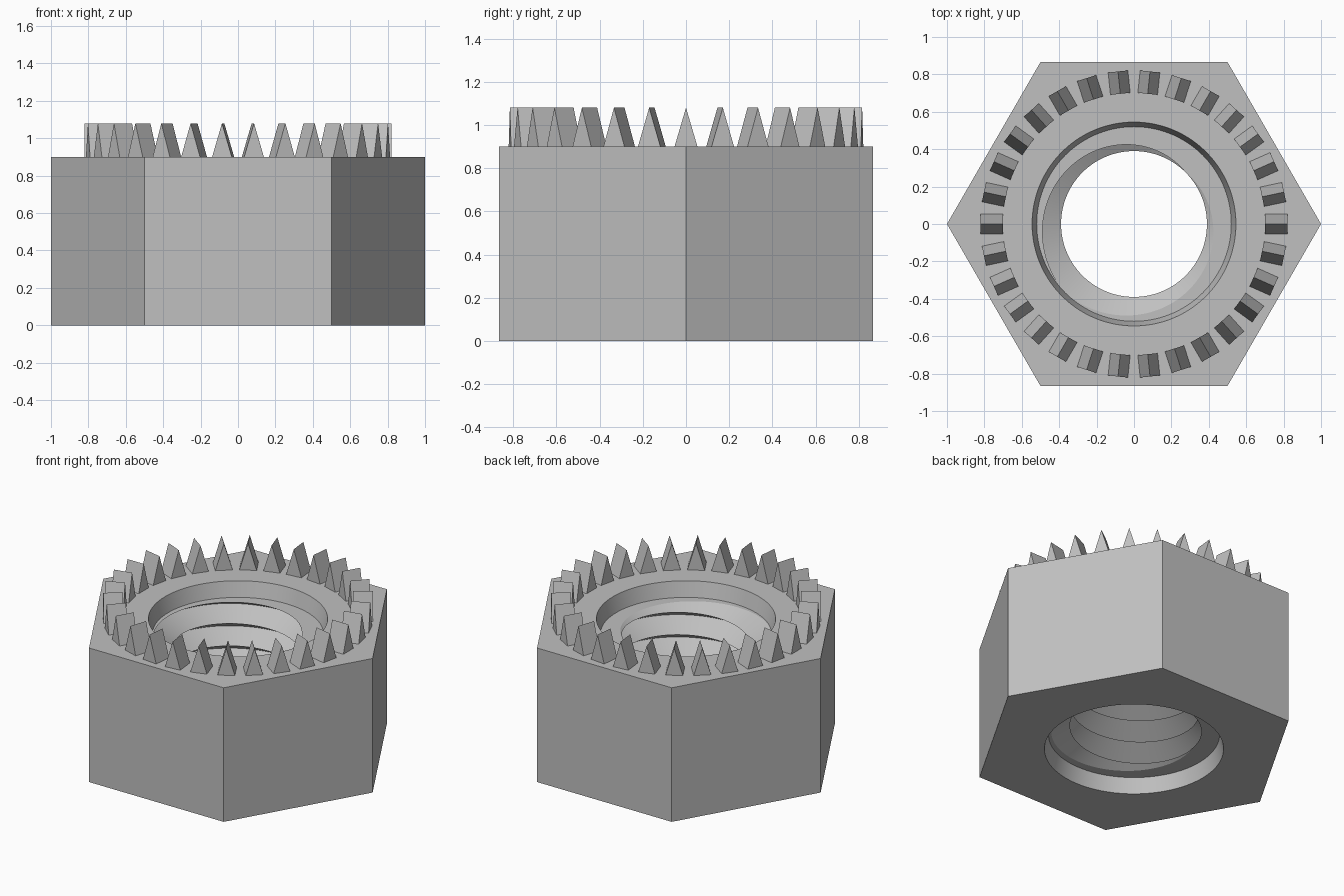
import bpy
import bmesh
from math import pi, sin, cos, radians
from mathutils import Matrix

HEIGHT, TOOTH_TOP = 0.9, 1.08
SEGS = 120                               # divisions per turn, a multiple of six
RIM, CREST, ROOT = 0.545, 0.39, 0.52     # bore radii
LOW, HIGH, PITCH = 0.1, 0.8, 0.15        # threaded span and pitch
START = radians(45)                      # angle where the crest reaches HIGH
TEETH = 30

cube = bpy.data.objects.get("Cube")
if cube:
    bpy.data.objects.remove(cube, do_unlink=True)

steel = bpy.data.materials.new("grey steel")
steel.use_nodes = True
grey = (0.53, 0.53, 0.53, 1)
steel.diffuse_color = grey
steel.node_tree.nodes["Principled BSDF"].inputs["Base Color"].default_value = grey


def polar(r, angle, z):
    return (r * cos(angle), r * sin(angle), z)


def loft(bm, columns):
    """Skin neighbouring columns of points with quads."""
    cols = [[bm.verts.new(p) for p in c] for c in columns]
    for a, b in zip(cols, cols[1:]):
        for j in range(len(a) - 1):
            bm.faces.new((a[j], b[j], b[j + 1], a[j + 1]))
    bmesh.ops.remove_doubles(bm, verts=bm.verts, dist=1e-5)


def finish(bm, name, smooth=True):
    mesh = bpy.data.meshes.new(name)
    bm.to_mesh(mesh)
    bm.free()
    mesh.materials.append(steel)
    obj = bpy.data.objects.new(name, mesh)
    bpy.context.collection.objects.link(obj)
    if smooth:
        bpy.ops.object.select_all(action="DESELECT")
        obj.select_set(True)
        bpy.context.view_layer.objects.active = obj
        bpy.ops.object.shade_smooth_by_angle(angle=radians(20))
    return obj


def thread_radius(angle, z):
    """Bore radius of the V thread at an angle and height."""
    f = ((z - HIGH) / PITCH - (angle - START) / (2 * pi)) % 1
    return CREST + (ROOT - CREST) * (1 - abs(2 * f - 1))


def hex_radius(angle):
    return cos(pi / 6) / cos(angle % (pi / 3) - pi / 6)


# Hexagonal body with a relieved mouth at both ends of the bore
columns = []
for i in range(SEGS + 1):
    a = 2 * pi * i / SEGS
    h = hex_radius(a + 1e-9)
    profile = [(thread_radius(a, LOW), LOW), (ROOT, LOW), (RIM, 0), (h, 0),
               (h, HEIGHT), (RIM, HEIGHT), (ROOT, HIGH),
               (thread_radius(a, HIGH), HIGH)]
    columns.append([polar(r, a, z) for r, z in profile])
bm = bmesh.new()
loft(bm, columns)
finish(bm, "hex_body")

# Right-handed V thread, wound past both ends and trimmed flat
turns = 7
columns = []
for k in range(turns * SEGS + 1):
    a = START + 2 * pi * k / SEGS
    z = HIGH + PITCH * (k / SEGS - turns + 1)
    columns.append([polar(CREST, a, z), polar(ROOT, a, z - PITCH / 2),
                    polar(CREST, a, z - PITCH)])
bm = bmesh.new()
loft(bm, columns)
for z, up in ((LOW, -1), (HIGH, 1)):
    bmesh.ops.bisect_plane(bm, geom=bm.verts[:] + bm.edges[:] + bm.faces[:],
                           plane_co=(0, 0, z), plane_no=(0, 0, up),
                           clear_outer=True)
finish(bm, "bore_thread")

# Ring of wedge teeth on the top face
bm = bmesh.new()
for i in range(TEETH):
    ends = [[bm.verts.new(p) for p in
             ((x, -0.053, HEIGHT), (x, 0.053, HEIGHT), (x, 0, TOOTH_TOP))]
            for x in (0.7, 0.82)]
    inner, outer = ends
    bm.faces.new(outer)
    bm.faces.new(inner[::-1])
    for j in range(3):
        n = (j + 1) % 3
        bm.faces.new((inner[j], inner[n], outer[n], outer[j]))
    bmesh.ops.rotate(bm, verts=inner + outer, cent=(0, 0, 0),
                     matrix=Matrix.Rotation(2 * pi * i / TEETH, 3, "Z"))
finish(bm, "crown_teeth", smooth=False)
